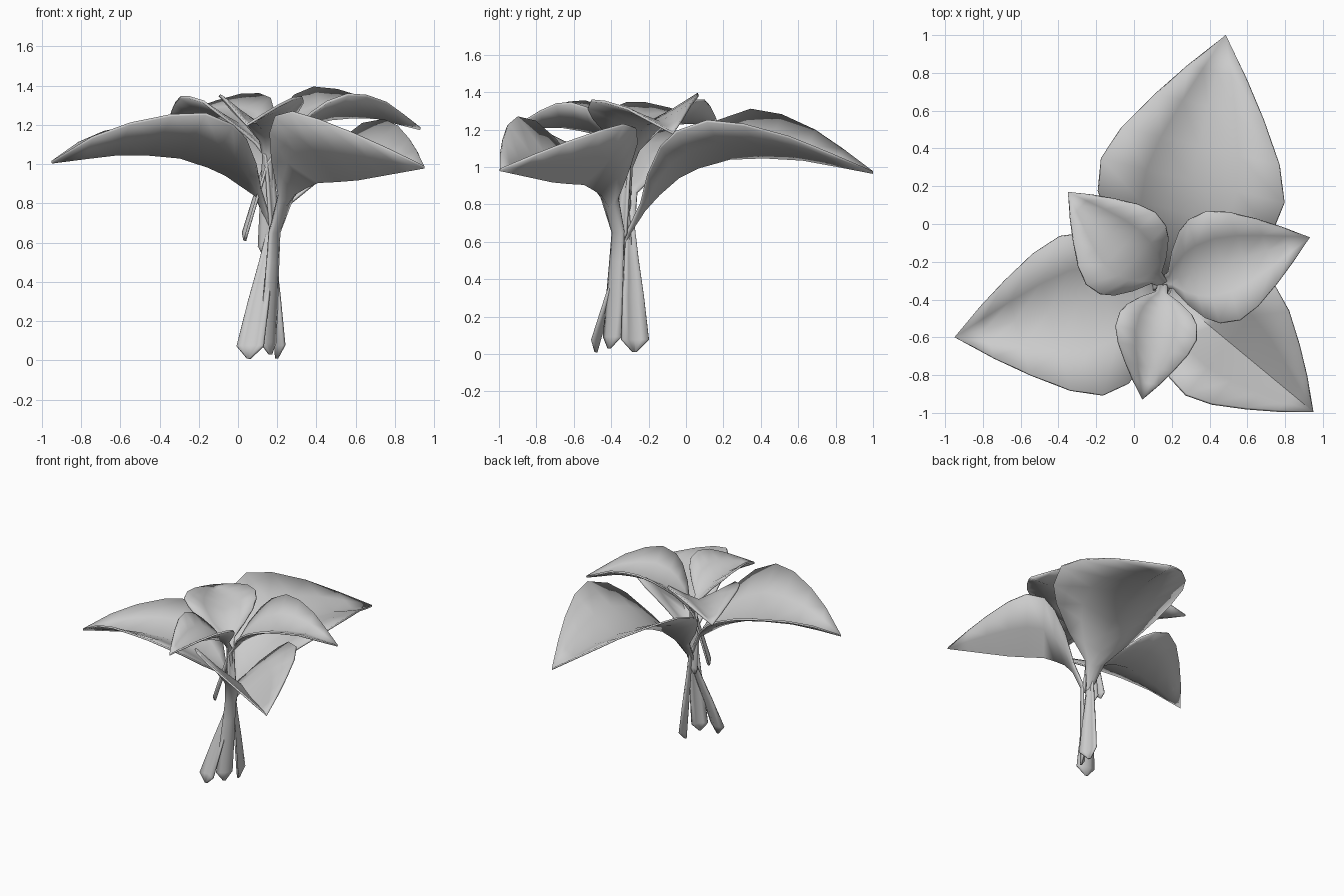
import bpy, bmesh, math
from mathutils import Vector

if "Cube" in bpy.data.objects:
    bpy.data.objects.remove(bpy.data.objects["Cube"])

# shared blade outline: position along the leaf, relative half width
OUTLINE = [(0.06, .16), (0.12, .5), (0.2, .8), (0.28, .95), (0.41, 1), (0.55, .86),
           (0.71, .59), (0.85, .32), (1, 0)]
# cross-section: side position, relative fold height
SECTION = [(-1, 1), (-.5, .46), (0, 0), (.5, .46), (1, 1)]


def interp(pts, u):
    for (a, za), (b, zb) in zip(pts, pts[1:]):
        if u <= b:
            return za + (zb - za) * (u - a) / (b - a)
    return pts[-1][1]


def leaf(name, neck, tip, foot, stem_w, widths, rises, spine, neck_w=.025, power=1):
    """Folded leaf: stem from foot to neck, then a blade out to the tip.
    widths, rises = half width and fold height of the (right, left) half of the blade."""
    o, end = Vector((*neck, 0)), Vector((*tip, 0))
    d = (end - o).normalized()
    side = Vector((-d.y, d.x, 0))
    up = Vector((0, 0, 1))
    f = Vector(foot)
    top = o + up * spine[0][1]
    rows = []
    # stem: pointed foot tapering up to a narrow neck, folded towards the middle
    for k, t in ((0, None), (.1, 0), (.45, .35), (.75, .75), (1, 1)):
        w = stem_w * .12 if t is None else stem_w + (neck_w - stem_w) * t
        rows.append((f.lerp(top, k), (w, w), (-d * w * .35,) * 2))
    # blade
    for u, w in OUTLINE:
        p = o.lerp(end, u) + up * interp(spine, u)
        fold = w ** power if u > .41 else w
        rows.append((p, [max(x * w, neck_w if u < .1 else 0) for x in widths],
                     [up * r * fold for r in rises]))

    bm = bmesh.new()
    grid = [[bm.verts.new(p + side * s * w[s > 0] + lift[s > 0] * h) for s, h in SECTION]
            for p, w, lift in rows]
    for a, b in zip(grid, grid[1:]):
        for i in range(len(SECTION) - 1):
            bm.faces.new((a[i], b[i], b[i + 1], a[i + 1]))
    bmesh.ops.remove_doubles(bm, verts=bm.verts, dist=1e-4)
    bmesh.ops.recalc_face_normals(bm, faces=bm.faces)
    me = bpy.data.meshes.new(name)
    bm.to_mesh(me)
    bm.free()
    ob = bpy.data.objects.new(name, me)
    bpy.context.collection.objects.link(ob)
    m = ob.modifiers.new("thickness", 'SOLIDIFY')
    m.thickness = .014
    m.offset = 0
    bpy.ops.object.select_all(action='DESELECT')
    ob.select_set(True)
    bpy.context.view_layer.objects.active = ob
    bpy.ops.object.shade_smooth_by_angle(angle=math.radians(75))


# large lower leaves on long stems
leaf("large_leaf_back", (.17, -.3), (.485, 1), (.055, -.48, .01), .07, (.51, .485), (.2, .26),
     [(0, .65), (.08, .81), (.23, .98), (.45, 1.06), (.72, 1.04), (1, .97)])
leaf("large_leaf_left", (.16, -.3), (-.95, -.6), (.195, -.275, .01), .075, (.37, .5), (.16, .22),
     [(0, .68), (.06, .84), (.23, .97), (.45, 1.05), (.72, 1.05), (1, 1.01)], power=.65)
leaf("large_leaf_right", (.195, -.37), (.95, -.995), (.165, -.41, .03), .06, (.36, .38), (.35, .31),
     [(0, .65), (.08, .83), (.26, .91), (.52, .92), (1, .985)], .04)

# small upper leaves on short stems
leaf("small_leaf_right", (.15, -.31), (.93, -.07), (.035, -.34, .61), .035, (.31, .29), (.125, .16),
     [(0, 1.0), (.1, 1.11), (.25, 1.19), (.45, 1.24), (.7, 1.24), (1, 1.18)])
leaf("small_leaf_left", (.15, -.31), (-.35, .17), (.185, -.34, .6), .035, (.24, .285), (.14, .125),
     [(0, 1.04), (.1, 1.12), (.28, 1.2), (.6, 1.24), (1, 1.23)])
leaf("small_leaf_front", (.15, -.33), (.045, -.93), (.135, -.3, .53), .035, (.205, .225), (.15, .14),
     [(0, 1.05), (.1, 1.13), (.3, 1.19), (.6, 1.22), (1, 1.2)])
